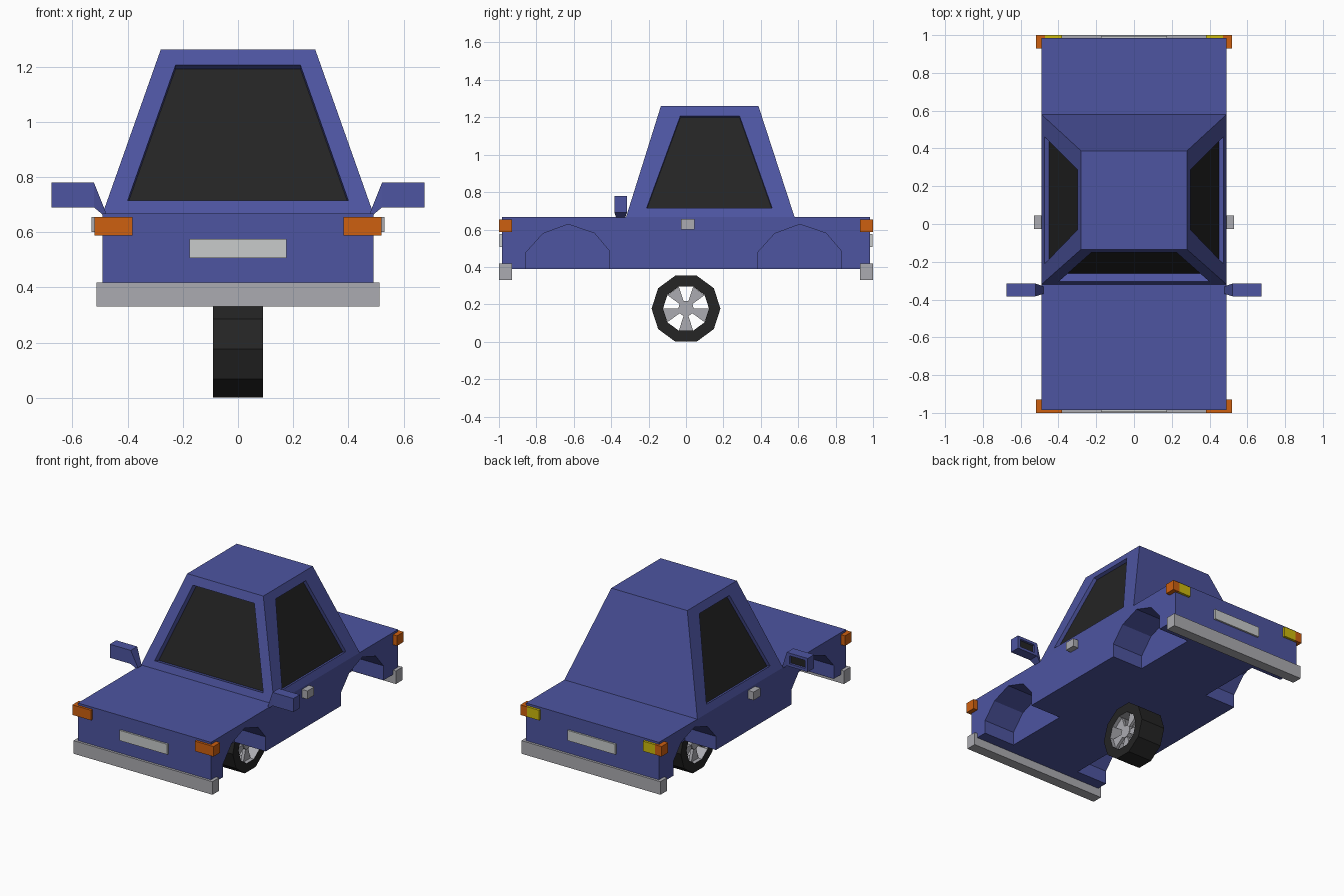
import bpy, bmesh, math
from mathutils import Vector

if "Cube" in bpy.data.objects:
    bpy.data.objects.remove(bpy.data.objects["Cube"])


def material(name, rgb):
    m = bpy.data.materials.new(name)
    m.diffuse_color = (*rgb, 1)
    m.use_nodes = True
    m.node_tree.nodes["Principled BSDF"].inputs["Base Color"].default_value = m.diffuse_color
    return m


BLUE = material("blue paint", (0.075, 0.090, 0.355))
BLACK = material("black", (0.018, 0.018, 0.018))
GREY = material("grey metal", (0.41, 0.41, 0.44))
ORANGE = material("orange lamp", (0.61, 0.115, 0.005))
YELLOW = material("yellow lamp", (0.61, 0.49, 0.004))
PLATE = material("pale plate", (0.58, 0.60, 0.60))


def finish(bm, name, *mats):
    bmesh.ops.remove_doubles(bm, verts=bm.verts, dist=1e-5)
    bmesh.ops.recalc_face_normals(bm, faces=bm.faces)
    me = bpy.data.meshes.new(name)
    bm.to_mesh(me)
    bm.free()
    for m in mats:
        me.materials.append(m)
    ob = bpy.data.objects.new(name, me)
    bpy.context.collection.objects.link(ob)
    return ob


def quad(bm, pts, idx=0):
    f = bm.faces.new([bm.verts.new(p) for p in pts])
    f.material_index = idx
    return f


def loft(bm, a, b, cap=True):
    """Join two matching loops of points."""
    va, vb = [bm.verts.new(p) for p in a], [bm.verts.new(p) for p in b]
    n = len(a)
    for i in range(n):
        j = (i + 1) % n
        bm.faces.new((va[i], va[j], vb[j], vb[i]))
    if cap:
        bm.faces.new(va)
        bm.faces.new(vb)


def prism(bm, yz, x0, x1):
    loft(bm, [(x0, y, z) for y, z in yz], [(x1, y, z) for y, z in yz])


def add_box(bm, x, y, z):
    prism(bm, [(y[0], z[0]), (y[1], z[0]), (y[1], z[1]), (y[0], z[1])], *x)


def box(name, mat, x, y, z):
    bm = bmesh.new()
    add_box(bm, x, y, z)
    return finish(bm, name, mat)


def opening(bm, outer, inner, depth, inward):
    """Framed face with a recessed glass pane."""
    glass = [Vector(p) + Vector(inward).normalized() * depth for p in inner]
    for i in range(4):
        j = (i + 1) % 4
        quad(bm, (outer[i], outer[j], inner[j], inner[i]))
        quad(bm, (inner[i], inner[j], glass[j], glass[i]))
    quad(bm, glass, 1)


# Body with four wheel arches cut out
body = box("body", BLUE, (-0.49, 0.49), (-0.984, 0.984), (0.388, 0.668))
ARCH = [(-0.225, 0.3), (-0.225, 0.478), (-0.135, 0.578), (0, 0.628),
        (0.14, 0.58), (0.222, 0.484), (0.222, 0.3)]
bm = bmesh.new()
for s in (-1, 1):
    for cy in (-0.63, 0.609):
        prism(bm, [(cy + y, z) for y, z in ARCH], s * 0.26, s * 0.6)
cutter = finish(bm, "arch_cutter", BLUE)
cutter.hide_render = True
cutter.hide_viewport = True
cut = body.modifiers.new("arches", 'BOOLEAN')
cut.operation = 'DIFFERENCE'
cut.solver = 'EXACT'
cut.object = cutter

# Cabin: tapered block with recessed windscreen and side windows
Z0, Z1 = 0.668, 1.261


def side_x(z):
    return 0.49 - 0.21 * (z - Z0) / (Z1 - Z0)


def front_y(z):
    return -0.32 + 0.186 * (z - Z0) / (Z1 - Z0)


B = {(sx, sy): (sx * 0.49, -0.32 if sy < 0 else 0.58, Z0) for sx in (-1, 1) for sy in (-1, 1)}
T = {(sx, sy): (sx * 0.28, -0.134 if sy < 0 else 0.387, Z1) for sx in (-1, 1) for sy in (-1, 1)}
bm = bmesh.new()
for ring in (B, T):
    quad(bm, [ring[k] for k in ((-1, -1), (1, -1), (1, 1), (-1, 1))])
quad(bm, (B[-1, 1], B[1, 1], T[1, 1], T[-1, 1]))
opening(bm, (B[-1, -1], B[1, -1], T[1, -1], T[-1, -1]),
        [(x, front_y(z), z) for x, z in ((-0.4, 0.714), (0.4, 0.714), (0.226, 1.205), (-0.226, 1.205))],
        0.045, (0, 0.593, -0.186))
for s in (-1, 1):
    opening(bm, (B[s, -1], B[s, 1], T[s, 1], T[s, -1]),
            [(s * side_x(z), y, z) for y, z in ((-0.21, 0.716), (0.46, 0.716), (0.286, 1.208), (-0.03, 1.208))],
            0.024, (-s * 0.593, 0, -0.21))
finish(bm, "cabin", BLUE, BLACK)

# Bumpers, number plates
for s, end in ((-1, "front"), (1, "rear")):
    box(end + "_bumper", GREY, (-0.512, 0.512), (s * 0.93, s * 1.0), (0.331, 0.418))
    box(end + "_plate", PLATE, (-0.176, 0.176), (s * 0.975, s * 0.996), (0.507, 0.575))

for s, side in ((-1, "left"), (1, "right")):
    # Lamps wrapping the corners
    LZ = (0.587, 0.654)
    box(side + "_front_lamp", ORANGE, (s * 0.382, s * 0.52), (-1.0, -0.93), LZ)
    box(side + "_rear_indicator", ORANGE, (s * 0.472, s * 0.52), (0.93, 1.0), LZ)
    box(side + "_rear_lamp", YELLOW, (s * 0.382, s * 0.472), (0.95, 1.0), LZ)
    # Door handle
    box(side + "_door_handle", GREY, (s * 0.48, s * 0.53), (-0.027, 0.045), (0.6, 0.655))
    # Mirror housing with recessed dark glass facing back
    bm = bmesh.new()
    x0, x1, y0, y1, z0, z1 = s * 0.522, s * 0.676, -0.383, -0.315, 0.69, 0.78
    front = [(x0, y0, z0), (x1, y0, z0), (x1, y0, z1), (x0, y0, z1)]
    back = [(x, y1, z) for x, _, z in front]
    quad(bm, front)
    loft(bm, front, back, cap=False)
    a, b, c, d = x0 + s * 0.02, x1 - s * 0.02, z0 + 0.018, z1 - 0.018
    opening(bm, back, [(a, y1, c), (b, y1, c), (b, y1, d), (a, y1, d)], 0.015, (0, -1, 0))
    finish(bm, side + "_mirror", BLUE, BLACK)
    # Mirror arm
    bm = bmesh.new()
    loft(bm, [(x0, y0, z0), (x0, y1, z0), (x0, y1, z1), (x0, y0, z1)],
         [(s * 0.48, -0.37, 0.655), (s * 0.48, -0.33, 0.655),
          (s * 0.48, -0.33, 0.675), (s * 0.48, -0.37, 0.675)])
    finish(bm, side + "_mirror_arm", BLUE)

# Single central wheel: ten-sided tyre, metal rim lining, hub and five spokes
WZ = 0.177


def ring(r, x, n=10):
    return [(x, r * math.cos(i * math.tau / n), WZ + 1.01 * r * math.sin(i * math.tau / n)) for i in range(n)]


bm = bmesh.new()
W, RO, RI = 0.09, 0.184, 0.123
loft(bm, ring(RO, -W), ring(RO, W), cap=False)
loft(bm, ring(RI, -W), ring(RI, W), cap=False)
for x in (-W, W):
    loft(bm, ring(RO, x), ring(RI, x), cap=False)
tyre = finish(bm, "tyre", BLACK, GREY)
for f in tyre.data.polygons:    # inner lining is metal
    if abs(f.normal.x) < 0.5 and math.hypot(f.center.y, f.center.z - WZ) < 0.14:
        f.material_index = 1

bm = bmesh.new()
for s in (-1, 1):
    xa, xb = s * 0.045, s * 0.065
    loft(bm, ring(0.042, s * 0.04), ring(0.042, s * 0.07))
    for k in range(5):
        a = -math.pi / 2 + k * math.tau / 5
        pts = [(r, a + da) for r, da in ((0.035, -0.32), (RI, -0.314), (RI, 0.314), (0.035, 0.32))]
        prism(bm, [(r * math.cos(t), WZ + r * math.sin(t)) for r, t in pts], xa, xb)
finish(bm, "wheel_spokes", GREY)
